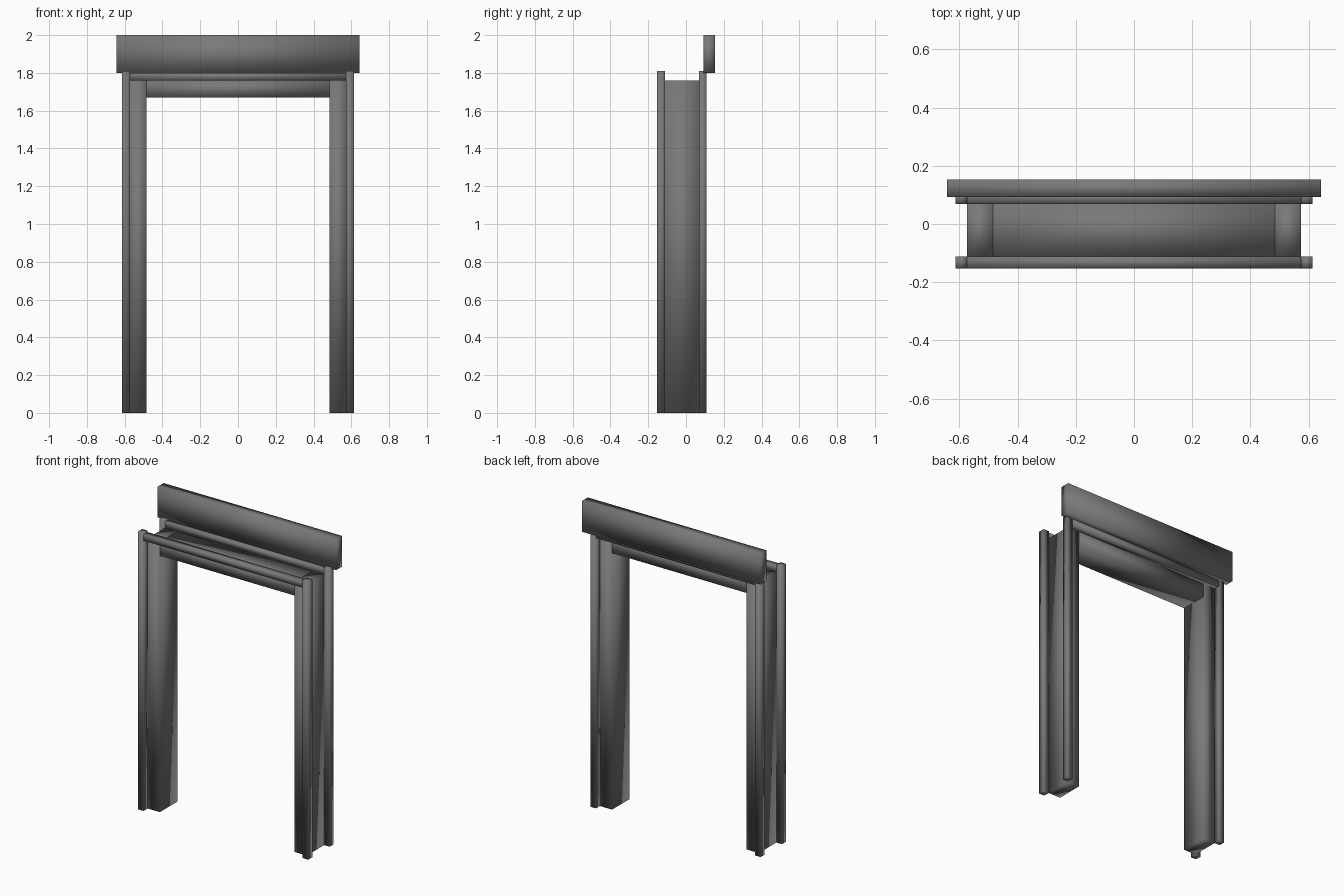
import bpy
import bmesh

default = bpy.data.objects.get("Cube")
if default:
    bpy.data.objects.remove(default, do_unlink=True)

grey = bpy.data.materials.new("dark grey")
grey.use_nodes = True
color = (0.19, 0.19, 0.195, 1)
grey.diffuse_color = color
grey.node_tree.nodes["Principled BSDF"].inputs["Base Color"].default_value = color


def block(name, x, y, z):
    """Softly shaded box spanning the given (low, high) ranges."""
    spans = (x, y, z)
    bm = bmesh.new()
    bmesh.ops.create_cube(bm, size=1)
    for v in bm.verts:
        for axis, (low, high) in enumerate(spans):
            v.co[axis] = high if v.co[axis] > 0 else low
    for f in bm.faces:
        f.smooth = True
    mesh = bpy.data.meshes.new(name)
    bm.to_mesh(mesh)
    bm.free()
    mesh.materials.append(grey)
    obj = bpy.data.objects.new(name, mesh)
    bpy.context.collection.objects.link(obj)


def mirrored(side, low, high):
    return (low, high) if side > 0 else (-high, -low)


INNER, OUTER, EDGE = 0.485, 0.573, 0.613
FRONT, BACK = (-0.153, -0.111), (0.068, 0.108)
DEPTH = (FRONT[1], BACK[0])
JAMB_TOP = 1.76

# Side jambs with a slim corner strip at front and back
for side, label in ((1, "left"), (-1, "right")):
    block(f"{label}_jamb", mirrored(side, INNER, OUTER), DEPTH, (0, JAMB_TOP))
    for y, place in ((FRONT, "front"), (BACK, "back")):
        block(f"{label}_{place}_strip", mirrored(side, OUTER, EDGE), y, (0, 1.81))

# Head jamb and the strips running across the top
block("head_jamb", (-INNER, INNER), DEPTH, (1.67, JAMB_TOP))
for y, place in ((FRONT, "front"), (BACK, "back")):
    block(f"{place}_top_strip", (-OUTER, OUTER), y, (JAMB_TOP, 1.80))

# Wide board above the opening, on the back side
block("header_board", (-0.643, 0.643), (0.092, 0.153), (1.80, 2.0))
